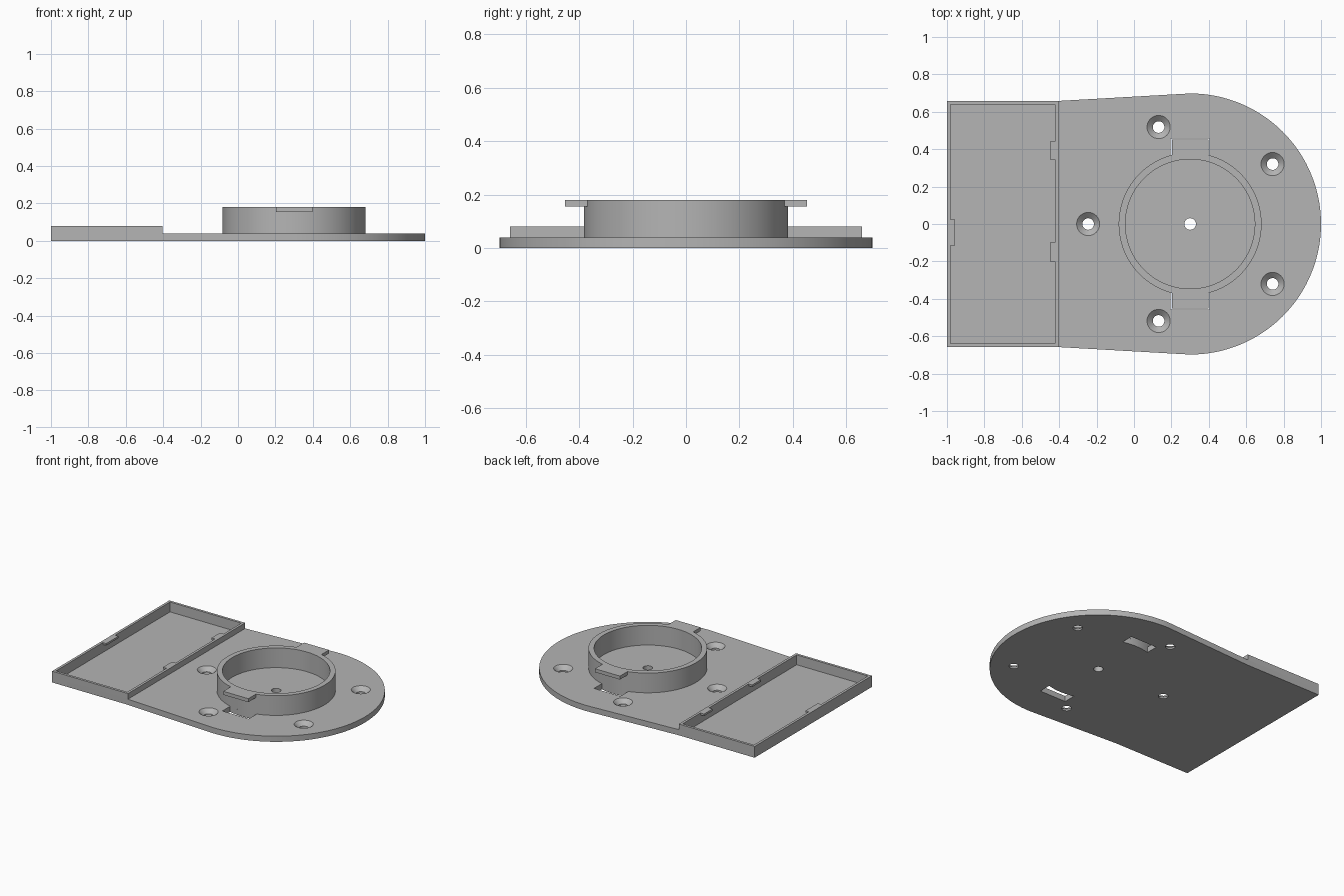
import bpy, bmesh
from math import sin, cos, pi, asin, radians

cube = bpy.data.objects.get("Cube")
if cube:
    bpy.data.objects.remove(cube, do_unlink=True)

grey = bpy.data.materials.new("matte grey")
grey.use_nodes = True
colour = (0.46, 0.46, 0.46, 1)
grey.diffuse_color = colour
grey.node_tree.nodes["Principled BSDF"].inputs["Base Color"].default_value = colour

CX = 0.3                     # centre of the round end
PLATE, RIM, TOP = 0.04, 0.08, 0.18
RING_OUT, RING_IN = 0.382, 0.346
TRAY_Y, TRAY_X = 0.658, -0.404
WALL = 0.018


def prism(bm, outline, z0, z1):
    """Extrude a flat counter-clockwise outline from z0 to z1."""
    low = [bm.verts.new((x, y, z0)) for x, y in outline]
    high = [bm.verts.new((x, y, z1)) for x, y in outline]
    bm.faces.new(low[::-1])
    bm.faces.new(high)
    n = len(low)
    for i in range(n):
        j = (i + 1) % n
        bm.faces.new((low[i], low[j], high[j], high[i]))


def box(bm, x0, x1, y0, y1, z0, z1):
    prism(bm, [(x0, y0), (x1, y0), (x1, y1), (x0, y1)], z0, z1)


def revolve(bm, profile, x, y, steps, closed=False):
    """Turn a (radius, z) profile about a vertical axis."""
    rings = [[bm.verts.new((x + r * cos(2 * pi * i / steps), y + r * sin(2 * pi * i / steps), z))
              for i in range(steps)] for r, z in profile]
    pairs = list(zip(rings, rings[1:]))
    if closed:
        pairs.append((rings[-1], rings[0]))
    else:
        bm.faces.new(rings[0][::-1])
        bm.faces.new(rings[-1])
    for a, b in pairs:
        for i in range(steps):
            j = (i + 1) % steps
            bm.faces.new((a[i], a[j], b[j], b[i]))


def finish(bm, name):
    bmesh.ops.recalc_face_normals(bm, faces=bm.faces)
    mesh = bpy.data.meshes.new(name)
    bm.to_mesh(mesh)
    bm.free()
    mesh.materials.append(grey)
    obj = bpy.data.objects.new(name, mesh)
    bpy.context.collection.objects.link(obj)
    return obj


def activate(obj):
    bpy.ops.object.select_all(action='DESELECT')
    obj.select_set(True)
    bpy.context.view_layer.objects.active = obj


def cut(obj, cutter):
    activate(obj)
    mod = obj.modifiers.new("cut", 'BOOLEAN')
    mod.operation, mod.solver, mod.object = 'DIFFERENCE', 'EXACT', cutter
    bpy.ops.object.modifier_apply(modifier=mod.name)


def smooth(obj):
    activate(obj)
    bpy.ops.object.shade_smooth_by_angle(angle=radians(30))


# Base plate: square end, slight taper, round end
bm = bmesh.new()
arc = [(CX + 0.7 * cos(a), 0.698 * sin(a)) for a in (-pi / 2 + pi * i / 72 for i in range(73))]
prism(bm, [(-1, -TRAY_Y), (TRAY_X, -TRAY_Y)] + arc + [(TRAY_X, TRAY_Y), (-1, TRAY_Y)], 0, PLATE)
base_plate = finish(bm, "base_plate")

# Cutters: tray pocket, countersunk screw holes, centre hole, clip slots
bm = bmesh.new()
box(bm, -1 + WALL, TRAY_X - WALL, -TRAY_Y + WALL, TRAY_Y - WALL, 0.01, 0.2)
for k in range(5):
    a = pi + k * 2 * pi / 5
    revolve(bm, [(0.031, -0.02), (0.031, 0.012), (0.062, PLATE), (0.062, 0.06)],
            CX + 0.545 * cos(a), 0.545 * sin(a), 32)
revolve(bm, [(0.031, -0.02), (0.031, 0.06)], CX, 0, 32)
half = asin(0.104 / RING_OUT)
for side in (-1, 1):
    inner = [(CX + RING_OUT * sin(t), side * RING_OUT * cos(t))
             for t in (half * (i / 5 - 1) for i in range(11))]
    outline = inner + [(CX + 0.104, side * 0.456), (CX - 0.104, side * 0.456)]
    prism(bm, outline if side < 0 else outline[::-1], -0.02, 0.06)
cutter = finish(bm, "cutter")
cutter.hide_render = True
cut(base_plate, cutter)
smooth(base_plate)

# Raised tray wall
bm = bmesh.new()
box(bm, -1, TRAY_X, -TRAY_Y, TRAY_Y, PLATE, RIM)
tray_wall = finish(bm, "tray_wall")
pocket = bmesh.new()
box(pocket, -1 + WALL, TRAY_X - WALL, -TRAY_Y + WALL, TRAY_Y - WALL, 0, 0.2)
pocket_cutter = finish(pocket, "pocket_cutter")
pocket_cutter.hide_render = True
cut(tray_wall, pocket_cutter)
for helper in (cutter, pocket_cutter):
    bpy.data.objects.remove(helper, do_unlink=True)

# Small snap tabs along the tray rim
bm = bmesh.new()
box(bm, -1 + WALL, -0.956, -0.114, 0.024, 0.066, RIM)
for y0, y1 in ((0.345, 0.44), (-0.2, -0.1)):
    box(bm, -0.45, TRAY_X - WALL, y0, y1, 0.066, RIM)
finish(bm, "tray_snap_tabs")

# Round socket wall
bm = bmesh.new()
revolve(bm, [(RING_OUT, PLATE), (RING_OUT, TOP), (RING_IN, TOP), (RING_IN, PLATE)], CX, 0, 96, closed=True)
smooth(finish(bm, "socket_ring"))

# Clip tabs overhanging the slots, flush with the socket rim
for side, name in ((-1, "front_clip"), (1, "back_clip")):
    bm = bmesh.new()
    y0, y1 = sorted((side * 0.36, side * 0.453))
    box(bm, CX - 0.098, CX + 0.098, y0, y1, 0.155, TOP)
    finish(bm, name)
